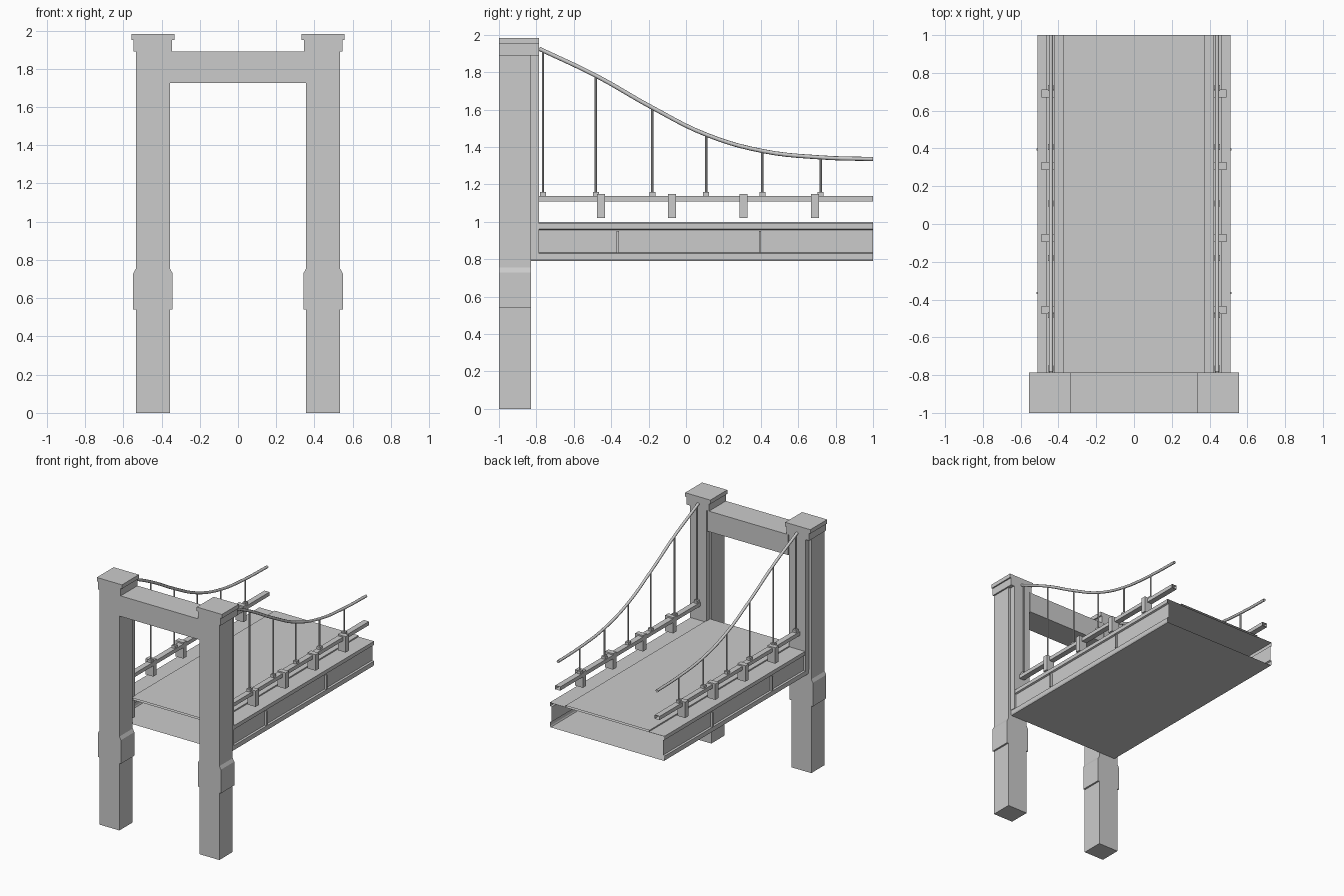
import bpy, bmesh, math
from mathutils import Vector

cube = bpy.data.objects.get("Cube")
if cube:
    bpy.data.objects.remove(cube, do_unlink=True)

grey = bpy.data.materials.new("plain grey")
grey.use_nodes = True
colour = (0.6, 0.6, 0.6, 1)
grey.diffuse_color = colour
grey.node_tree.nodes["Principled BSDF"].inputs["Base Color"].default_value = colour


def finish(name, bm, flip=False):
    mesh = bpy.data.meshes.new(name)
    bm.to_mesh(mesh)
    bm.free()
    mesh.materials.append(grey)
    ob = bpy.data.objects.new(name, mesh)
    bpy.context.collection.objects.link(ob)
    return ob


def box(name, x, y, z, taper=0):
    """Box from ranges; taper narrows the top in x."""
    bm = bmesh.new()
    bmesh.ops.create_cube(bm, size=1)
    for v in bm.verts:
        inset = -math.copysign(taper, v.co.x) if v.co.z > 0 else 0
        v.co = Vector([(r[0] + r[1]) / 2 + c * (r[1] - r[0])
                       for r, c in zip((x, y, z), v.co)])
        v.co.x += inset
    return finish(name, bm)


def sheet(name, profile, y0, y1, closed=True):
    """Open-ended shell: an x-z profile swept along y."""
    bm = bmesh.new()
    rows = [[bm.verts.new((px, y, pz)) for px, pz in profile] for y in (y0, y1)]
    n = len(profile)
    for i in range(n if closed else n - 1):
        j = (i + 1) % n
        bm.faces.new((rows[0][i], rows[0][j], rows[1][j], rows[1][i]))
    return finish(name, bm)


def span(s, a, b):
    return tuple(sorted((s * a, s * b)))


FRONT, BACK, REAR, END = -1, -0.83, -0.785, 1

# Deck: open-ended girder shell with recessed webs
half = [(0.373, 1.0), (0.373, 0.99), (0.51, 0.99), (0.51, 0.96), (0.497, 0.955),
        (0.497, 0.835), (0.51, 0.83), (0.51, 0.8), (0.505, 0.79)]
sheet("deck_shell", half + [(-px, pz) for px, pz in reversed(half)], BACK, END)
sheet("deck_underlay", [(0.5, 0.985), (-0.5, 0.985)], BACK, END, closed=False)

# Portal crossbeam
box("tower_crossbeam", (-0.36, 0.36), (FRONT, REAR), (1.725, 1.89))

# Main cable curve
cable_points = [(REAR, 1.925), (-0.48, 1.78), (-0.18, 1.61), (0.11, 1.465),
                (0.41, 1.378), (0.72, 1.344), (END, 1.335)]


def cable_height(y):
    for (a, za), (b, zb) in zip(cable_points, cable_points[1:]):
        if y <= b:
            return za + (zb - za) * (y - a) / (b - a)


for s, side in ((-1, "right"), (1, "left")):
    # Tower leg with collar, rear pilaster and capital
    box(side + "_tower_leg", span(s, 0.356, 0.534), (FRONT, BACK), (0, 1.89))
    collar = span(s, 0.342, 0.548)
    box(side + "_leg_collar", collar, (FRONT, BACK), (0.54, 0.73))
    box(side + "_collar_slope", collar, (FRONT, BACK), (0.73, 0.755), taper=0.014)
    box(side + "_rear_pilaster", span(s, 0.366, 0.515), (BACK, REAR), (0.83, 1.89))
    box(side + "_capital", span(s, 0.345, 0.546), (FRONT, REAR), (1.89, 1.955))
    box(side + "_capital_slab", span(s, 0.333, 0.557), (FRONT, REAR), (1.95, 1.982))

    # Girder stiffeners
    for y in (-0.365, 0.395):
        box(side + "_girder_rib", span(s, 0.497, 0.515), (y - 0.006, y + 0.006), (0.833, 0.95))

    # Hollow rail with brackets
    a, b = span(s, 0.42, 0.465)
    sheet(side + "_rail", [(a, 1.107), (b, 1.107), (b, 1.137), (a, 1.137)], REAR, END)
    for y in (-0.455, -0.075, 0.307, 0.69):
        box(side + "_rail_bracket", span(s, 0.42, 0.49), (y - 0.021, y + 0.021), (1.02, 1.148))

    # Cable
    curve = bpy.data.curves.new(side + "_cable", "CURVE")
    curve.dimensions = "3D"
    curve.bevel_depth = 0.011
    curve.bevel_resolution = 2
    curve.resolution_u = 5
    spline = curve.splines.new("BEZIER")
    spline.bezier_points.add(len(cable_points) - 1)
    for p, (y, z) in zip(spline.bezier_points, cable_points):
        p.co = (s * 0.44, y, z)
        p.handle_left_type = p.handle_right_type = "AUTO"
    curve.materials.append(grey)
    cable = bpy.data.objects.new(side + "_cable", curve)
    bpy.context.collection.objects.link(cable)

    # Hangers and their feet
    for y in (-0.765, -0.482, -0.18, 0.108, 0.408, 0.72):
        top = cable_height(y)
        bm = bmesh.new()
        bmesh.ops.create_cone(bm, segments=8, radius1=0.006, radius2=0.006, depth=top - 1.13)
        bmesh.ops.translate(bm, verts=bm.verts, vec=(s * 0.44, y, (top + 1.13) / 2))
        finish(side + "_hanger", bm)
        box(side + "_hanger_foot", span(s, 0.425, 0.455), (y - 0.016, y + 0.016), (1.137, 1.158))

# Outward normals on all shells
for ob in bpy.context.collection.objects:
    if ob.type == "MESH" and ob.data.materials and ob.data.materials[0] == grey:
        bm = bmesh.new()
        bm.from_mesh(ob.data)
        bmesh.ops.recalc_face_normals(bm, faces=bm.faces)
        bm.to_mesh(ob.data)
        bm.free()
